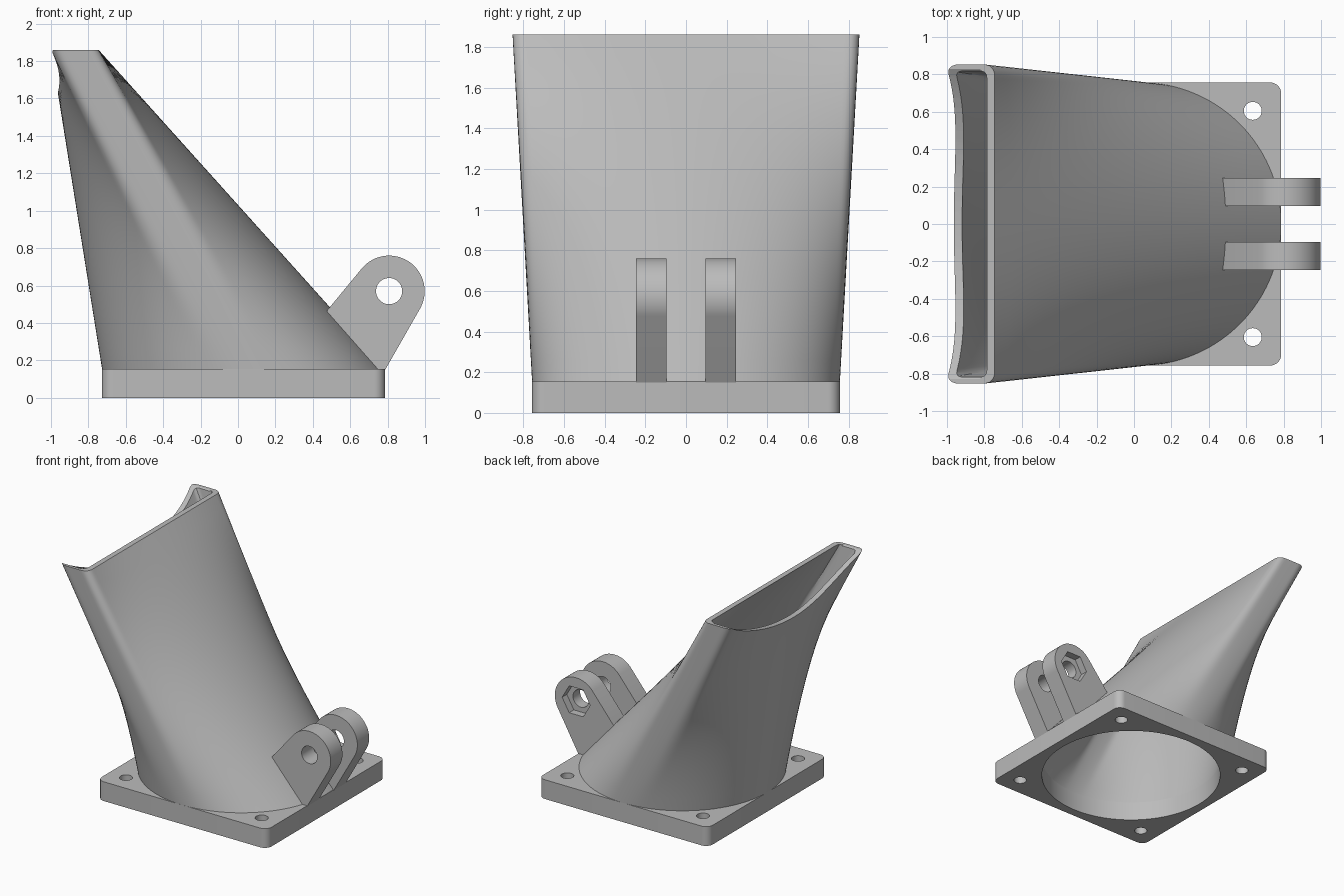
import bpy, bmesh, math
from mathutils import Vector

if "Cube" in bpy.data.objects:
    bpy.data.objects.remove(bpy.data.objects["Cube"])

grey = bpy.data.materials.new("plain_grey")
grey.use_nodes = True
grey.diffuse_color = (0.5, 0.5, 0.5, 1)
grey.node_tree.nodes["Principled BSDF"].inputs["Base Color"].default_value = (0.5, 0.5, 0.5, 1)

CX, HALF, PLATE_H, TOP = 0.03, 0.757, 0.155, 1.86


def make(name, bm):
    bmesh.ops.recalc_face_normals(bm, faces=bm.faces)
    mesh = bpy.data.meshes.new(name)
    bm.to_mesh(mesh)
    bm.free()
    mesh.materials.append(grey)
    obj = bpy.data.objects.new(name, mesh)
    bpy.context.collection.objects.link(obj)
    return obj


def prism(name, points, offset):
    """Extrude a closed outline of 3D points along an offset."""
    bm = bmesh.new()
    face = bm.faces.new([bm.verts.new(p) for p in points])
    new = bmesh.ops.extrude_face_region(bm, geom=[face])["geom"]
    bmesh.ops.translate(bm, verts=[v for v in new if isinstance(v, bmesh.types.BMVert)], vec=offset)
    return make(name, bm)


def arc(cx, cy, r, start, end, n):
    return [(cx + r * math.cos(start + (end - start) * i / n),
             cy + r * math.sin(start + (end - start) * i / n)) for i in range(n + 1)]


def circle(cx, cy, r, n):
    return arc(cx, cy, r, 0, math.tau, n)[:-1]


def rounded_rect(x0, x1, y, r, n=8):
    """Outline running counter-clockwise from the middle of the x1 side."""
    pts = [(x1, 0)]
    corners = [(x1 - r, y - r), (x0 + r, y - r), (x0 + r, r - y), (x1 - r, r - y)]
    for k, (a, b) in enumerate(corners):
        pts += arc(a, b, r, k * math.pi / 2, (k + 1) * math.pi / 2, n)
    return pts


def resample(pts, n):
    """Space n points evenly along a closed outline."""
    pts = [Vector(p) for p in pts]
    pts.append(pts[0])
    lens = [(b - a).length for a, b in zip(pts, pts[1:])]
    step, out, seg, done = sum(lens) / n, [], 0, 0
    for i in range(n):
        d = i * step
        while seg < len(lens) - 1 and done + lens[seg] < d:
            done += lens[seg]
            seg += 1
        out.append(pts[seg].lerp(pts[seg + 1], (d - done) / lens[seg]))
    return out


def cut(obj, cutters):
    bpy.context.view_layer.objects.active = obj
    for c in cutters:
        mod = obj.modifiers.new("cut", 'BOOLEAN')
        mod.operation = 'DIFFERENCE'
        mod.solver = 'EXACT'
        mod.object = c
        bpy.ops.object.modifier_apply(modifier=mod.name)
        bpy.data.objects.remove(c)


def smooth(obj):
    bpy.ops.object.select_all(action='DESELECT')
    obj.select_set(True)
    bpy.context.view_layer.objects.active = obj
    bpy.ops.object.shade_smooth_by_angle(angle=math.radians(30))


# Mounting plate with a large opening and four screw holes
BORE = 0.685
outline = rounded_rect(CX - HALF, CX + HALF, HALF, 0.06)
plate = prism("mounting_plate", [(x, y, 0) for x, y in outline], (0, 0, PLATE_H))
holes = [(CX, 0, BORE, 192)]
holes += [(CX + sx * 0.605, sy * 0.605, 0.048, 32) for sx in (-1, 1) for sy in (-1, 1)]
cut(plate, [prism("hole_cutter", [(x, y, -0.1) for x, y in circle(*h)], (0, 0, 0.5)) for h in holes])
smooth(plate)

# Duct blending from a round inlet to a flat slanted outlet
N, STEPS = 192, 16
outer = (circle(CX, 0, HALF, N), resample(rounded_rect(-1.0, -0.745, 0.853, 0.055), N))
inner = (circle(CX, 0, BORE, N), resample(rounded_rect(-0.96, -0.787, 0.818, 0.03), N))
bm = bmesh.new()
rings = []
for (low, high), order in ((outer, range(STEPS + 1)), (inner, range(STEPS, -1, -1))):
    for s in order:
        t = s / STEPS
        z = PLATE_H + t * (TOP - PLATE_H)
        rings.append([bm.verts.new((*Vector(a).lerp(Vector(b), t), z)) for a, b in zip(low, high)])
for a, b in zip(rings, rings[1:] + rings[:1]):
    for i in range(N):
        j = (i + 1) % N
        bm.faces.new((a[i], a[j], b[j], b[i]))
duct = make("duct", bm)

# Curved scoop out of the rear lip of the outlet
scoop = [(-1.3, y, z) for y, z in circle(0, 3.24, 1.61, 160)]
cut(duct, [prism("scoop_cutter", scoop, (0.48, 0, 0))])
smooth(duct)

# Pair of hinge lugs
PX, PZ, R = 0.808, 0.57, 0.19
lug = arc(PX, PZ, R, math.radians(-30), math.radians(140), 40)
lug += [(0.475, 0.465), (0.45, 0.42), (0.63, 0.137), (0.78, 0.137)]
for side, y0 in (("left", 0.095), ("right", -0.245)):
    obj = prism("hinge_lug_" + side, [(x, y0, z) for x, z in lug], (0, 0.15, 0))
    cutters = [prism("pin_cutter", [(x, y0 - 0.1, z) for x, z in circle(PX, PZ, 0.07, 40)], (0, 0.4, 0))]
    if y0 > 0:
        # Hexagonal nut pocket on the outer face
        cutters.append(prism("nut_cutter", [(x, 0.185, z) for x, z in circle(PX, PZ, 0.125, 6)], (0, 0.2, 0)))
    cut(obj, cutters)
    smooth(obj)
